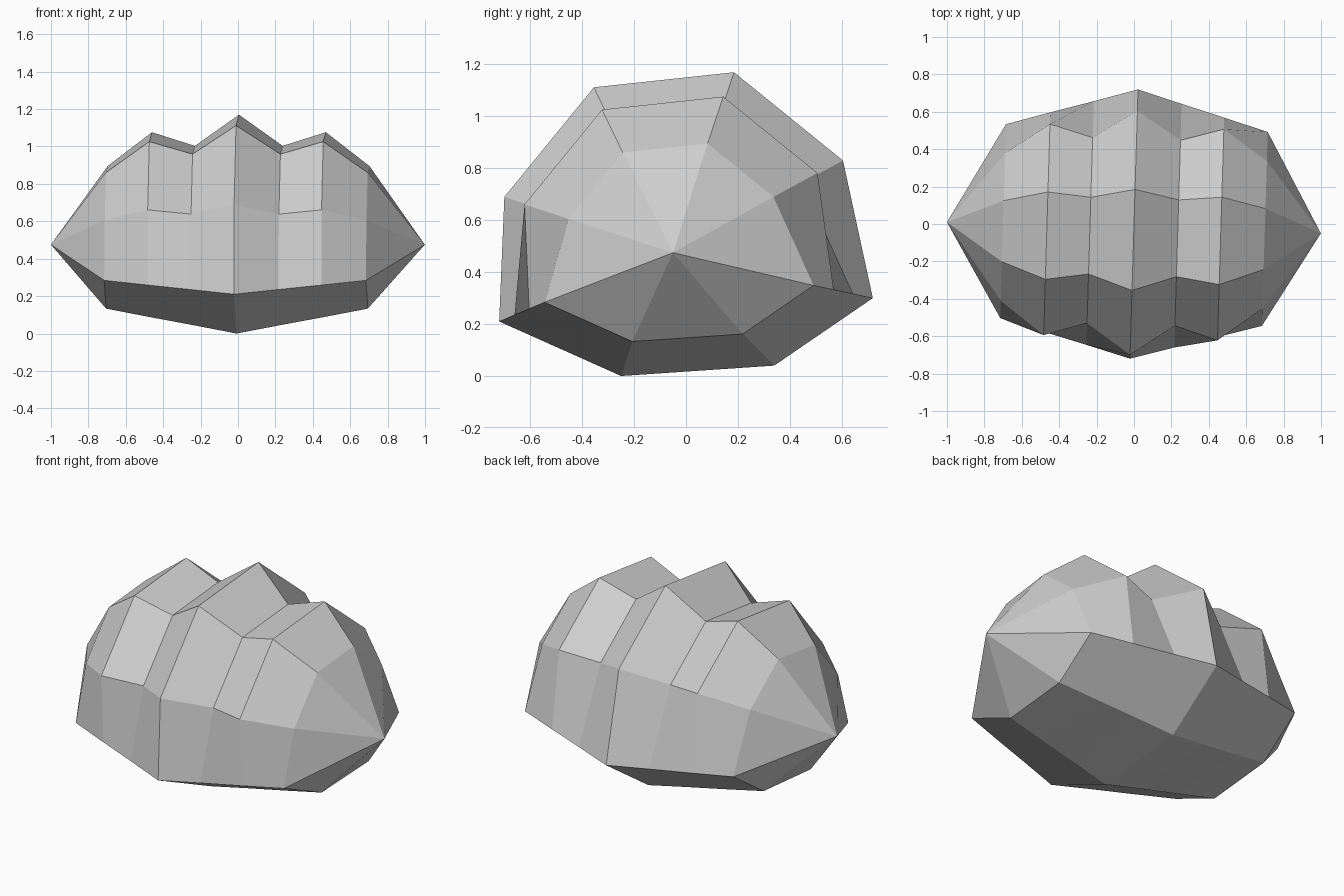
import bpy, bmesh
from mathutils import Matrix, Vector

if "Cube" in bpy.data.objects:
    bpy.data.objects.remove(bpy.data.objects["Cube"], do_unlink=True)

# Single stone grey
grey = bpy.data.materials.new("stone grey")
grey.use_nodes = True
colour = (0.62, 0.62, 0.62, 1)
grey.diffuse_color = colour
grey.node_tree.nodes["Principled BSDF"].inputs["Base Color"].default_value = colour

# Eight-sided cross-section (y, z): four upper points, then four lower ones
centre_y, centre_z = -0.02, 0.475
section = [(-0.70, 0.69), (-0.355, 1.112), (0.185, 1.17), (0.605, 0.83),
           (0.72, 0.30), (0.34, 0.04), (-0.25, 0.0), (-0.72, 0.21)]

# Distance along x -> scale of the upper points (ridges and valleys)
# and of the lower points (plain straight taper)
half = [(0.0, 1.0, 1.0), (0.235, 0.76, 0.905), (0.465, 0.865, 0.815), (0.70, 0.605, 0.72)]
stations = [(-x, u, l) for x, u, l in reversed(half[1:])] + half

bm = bmesh.new()
rings = []
for x, upper, lower in stations:
    ring = []
    for i, (y, z) in enumerate(section):
        s = upper if i < 4 else lower
        ring.append(bm.verts.new((x, centre_y + (y - centre_y) * s,
                                  centre_z + (z - centre_z) * s)))
    rings.append(ring)

# Bands between neighbouring rings
n = len(section)
for a, b in zip(rings, rings[1:]):
    for i in range(n):
        j = (i + 1) % n
        bm.faces.new((a[i], b[i], b[j], a[j]))

# Pointed ends
for x, ring in ((-1, rings[0]), (1, rings[-1])):
    tip = bm.verts.new((x, centre_y, centre_z))
    for i in range(n):
        bm.faces.new((tip, ring[i], ring[(i + 1) % n]))

# Slight turn of the whole lump
bmesh.ops.rotate(bm, verts=bm.verts, cent=Vector((0, 0, 0)),
                 matrix=Matrix.Rotation(-0.03, 3, "Z"))
bmesh.ops.recalc_face_normals(bm, faces=bm.faces)
mesh = bpy.data.meshes.new("ridged_rock")
bm.to_mesh(mesh)
bm.free()
mesh.materials.append(grey)
rock = bpy.data.objects.new("ridged_rock", mesh)
bpy.context.collection.objects.link(rock)
